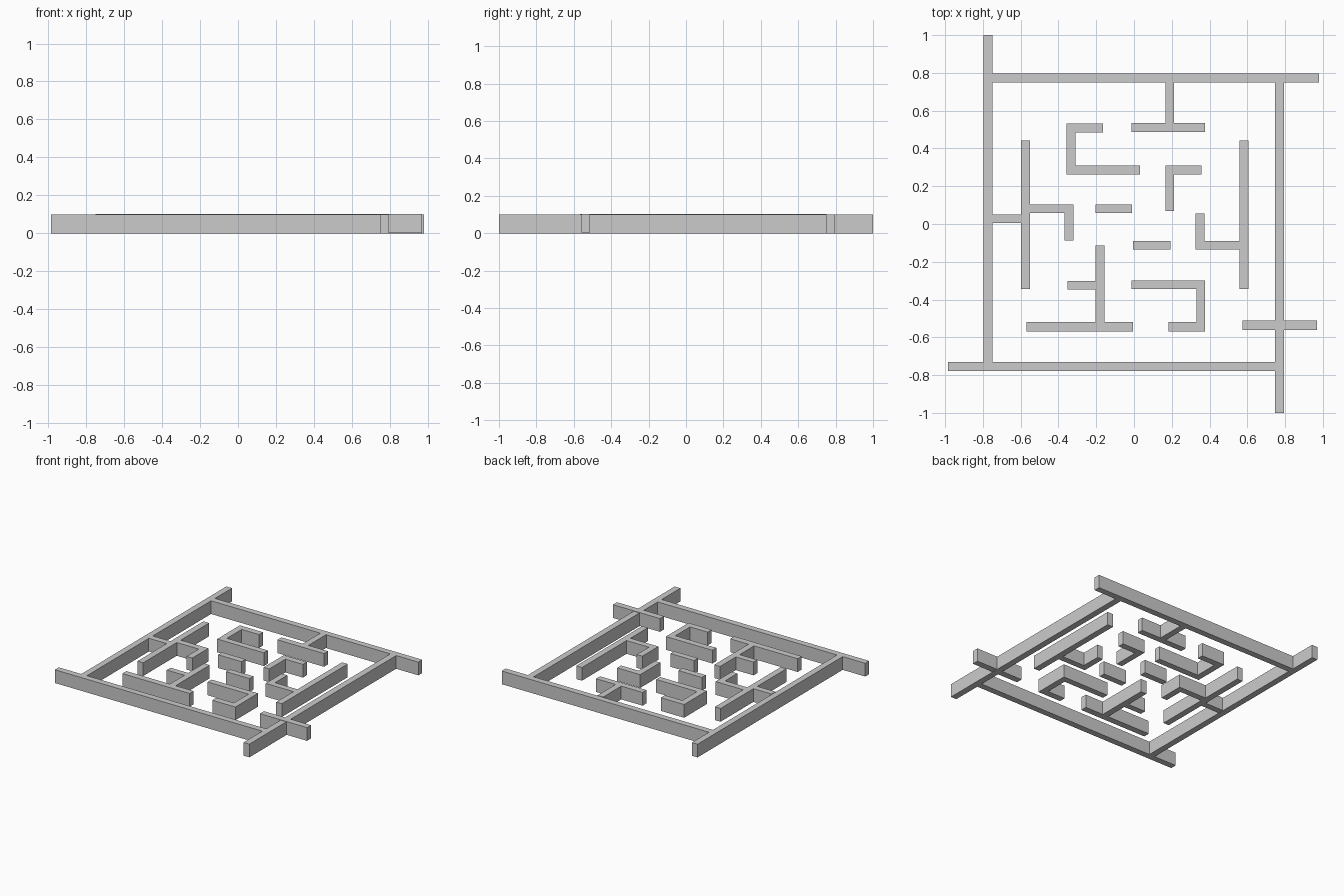
import bpy, bmesh
from mathutils import Matrix, Vector

HEIGHT = 0.1
LIFT = 0.003   # inner walls sit a hair above the frame


def walls(name, boxes, z=LIFT):
    """One object made of upright wall boxes given as (x0, x1, y0, y1)."""
    bm = bmesh.new()
    for x0, x1, y0, y1 in boxes:
        centre = Vector(((x0 + x1) / 2, (y0 + y1) / 2, z + HEIGHT / 2))
        size = Matrix.Diagonal((x1 - x0, y1 - y0, HEIGHT, 1))
        bmesh.ops.create_cube(bm, size=1, matrix=Matrix.Translation(centre) @ size)
    mesh = bpy.data.meshes.new(name)
    bm.to_mesh(mesh)
    bm.free()
    obj = bpy.data.objects.new(name, mesh)
    bpy.context.collection.objects.link(obj)


# Outer frame: four long walls, each running past one corner
walls("frame_left", [(-0.797, -0.75, -0.73, 1.0)], 0)
walls("frame_top", [(-0.75, 0.98, 0.75, 0.797)], 0)
walls("frame_right", [(0.747, 0.795, -1.0, 0.75)], 0)
walls("frame_bottom", [(-0.985, 0.747, -0.777, -0.73)], 0)

# Short wall crossing the right frame
walls("cross_wall", [(0.575, 0.968, -0.56, -0.512)])

# T hanging from the top frame
walls("top_tee", [(0.166, 0.213, 0.535, 0.75), (-0.012, 0.376, 0.488, 0.535)])

# C-shaped wall
walls("hook_wall", [(-0.357, -0.163, 0.485, 0.532),
                    (-0.357, -0.309, 0.309, 0.485),
                    (-0.357, 0.032, 0.262, 0.309)])

# Corner wall right of centre
walls("corner_wall", [(0.166, 0.358, 0.262, 0.309), (0.166, 0.212, 0.069, 0.262)])

# Left branch, tied to the left frame
walls("left_branch", [(-0.598, -0.551, -0.343, 0.442),
                      (-0.75, -0.598, 0.004, 0.05),
                      (-0.551, -0.32, 0.057, 0.104),
                      (-0.367, -0.32, -0.088, 0.057)])

# Right branch
walls("right_branch", [(0.559, 0.606, -0.343, 0.442),
                       (0.326, 0.559, -0.136, -0.09),
                       (0.326, 0.372, -0.09, 0.056)])

# Two free-standing short walls
walls("short_wall_left", [(-0.205, -0.01, 0.057, 0.104)])
walls("short_wall_right", [(-0.004, 0.192, -0.136, -0.09)])

# Upturned T with a side arm
walls("lower_tee", [(-0.205, -0.157, -0.52, -0.113),
                    (-0.352, -0.205, -0.347, -0.302),
                    (-0.568, -0.006, -0.568, -0.52)])

# Lower right hook
walls("lower_hook", [(-0.012, 0.376, -0.345, -0.298),
                     (0.33, 0.376, -0.568, -0.345),
                     (0.183, 0.33, -0.568, -0.52)])
